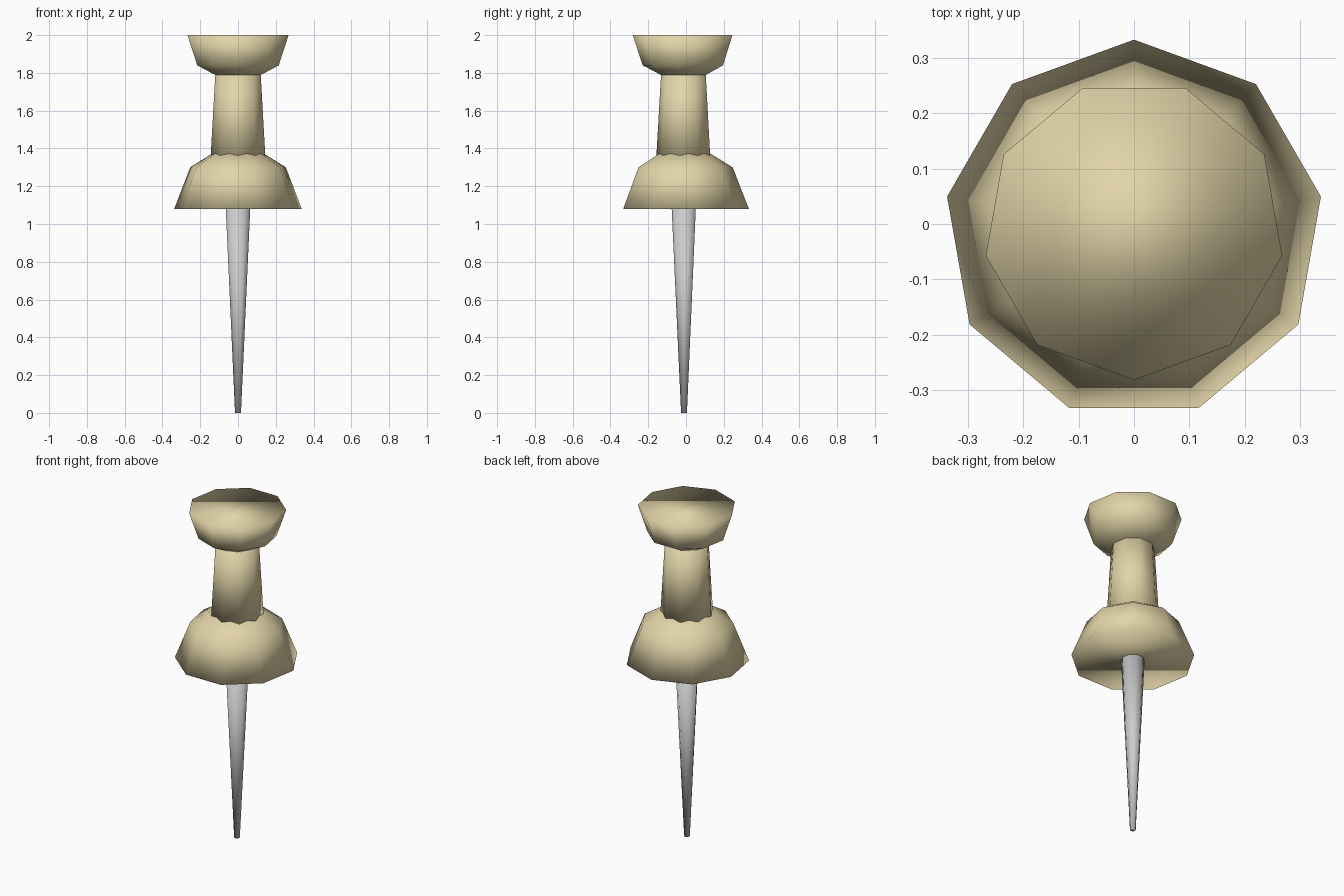
import bpy, bmesh, math

if "Cube" in bpy.data.objects:
    bpy.data.objects.remove(bpy.data.objects["Cube"])

SIDES = 9
CENTRE_Y = -0.01

plastic = bpy.data.materials.new("tan_plastic")
plastic.diffuse_color = (0.76, 0.66, 0.39, 1)
plastic.use_nodes = True
plastic.node_tree.nodes["Principled BSDF"].inputs["Base Color"].default_value = plastic.diffuse_color


def turned(name, profile, start, material=None):
    """Closed nine-sided turned solid; profile runs bottom to top as (radius, z)."""
    bm = bmesh.new()
    rings = []
    for r, z in profile:
        ring = []
        for i in range(SIDES):
            a = math.radians(start) + math.tau * i / SIDES
            ring.append(bm.verts.new((r * math.cos(a), CENTRE_Y + r * math.sin(a), z)))
        rings.append(ring)
    for low, high in zip(rings, rings[1:]):
        for i in range(SIDES):
            j = (i + 1) % SIDES
            bm.faces.new((low[i], low[j], high[j], high[i]))
    bm.faces.new(rings[0][::-1])
    bm.faces.new(rings[-1])
    for f in bm.faces:
        f.smooth = True
    mesh = bpy.data.meshes.new(name)
    bm.to_mesh(mesh)
    bm.free()
    obj = bpy.data.objects.new(name, mesh)
    bpy.context.collection.objects.link(obj)
    if material:
        mesh.materials.append(material)
    return obj


# tapered metal needle
turned("needle", [(0.016, 0), (0.066, 1.085)], -90)
# flared base collar, corner pointing back
turned("base_collar", [(0.343, 1.08), (0.257, 1.30), (0.135, 1.375)], 90, plastic)
# grip between collar and head
turned("grip", [(0.148, 1.34), (0.121, 1.81)], -90, plastic)
# head, corner pointing front
turned("head", [(0.115, 1.785), (0.219, 1.84), (0.272, 2.0)], -90, plastic)
